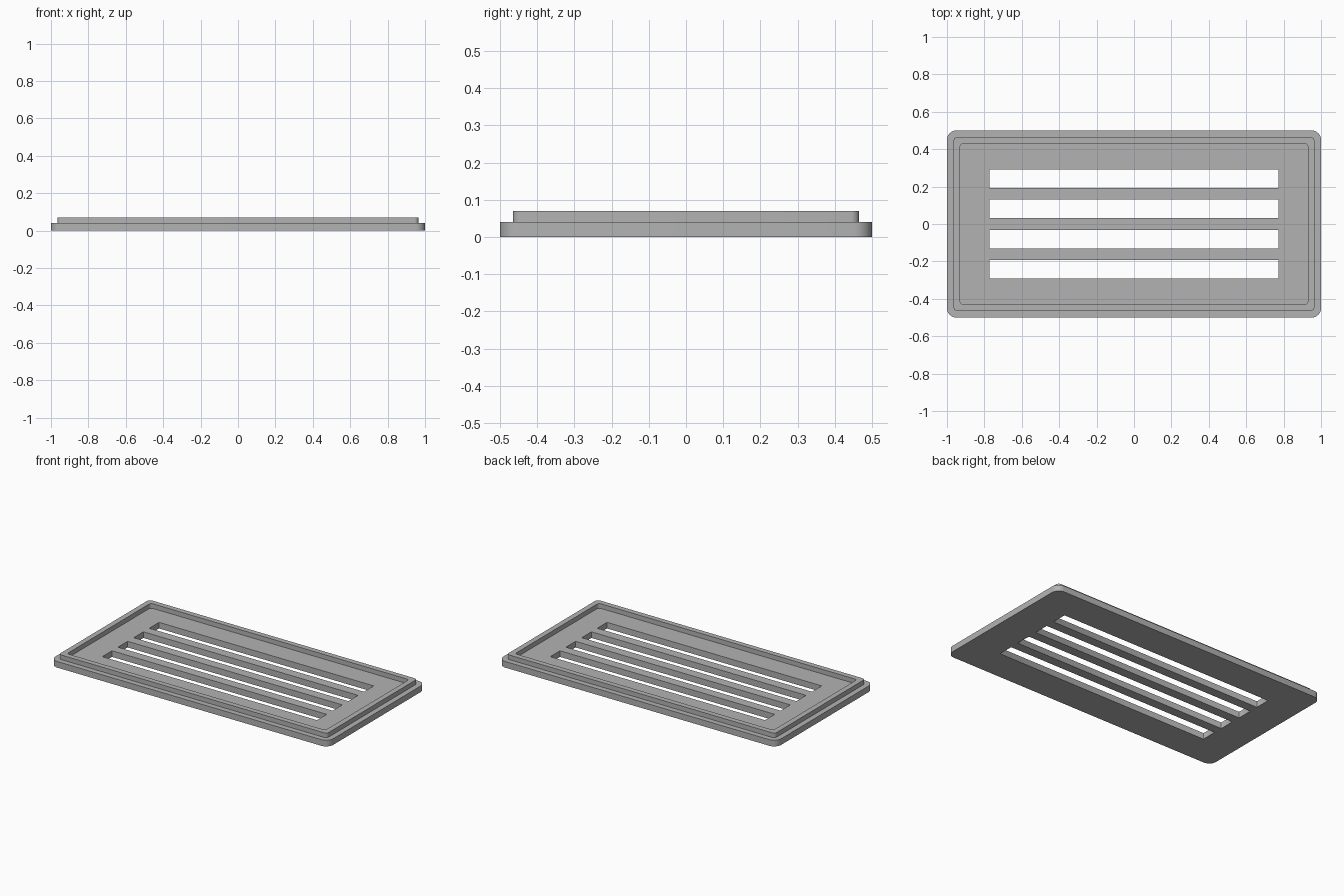
import bpy, bmesh, math

if "Cube" in bpy.data.objects:
    bpy.data.objects.remove(bpy.data.objects["Cube"])

metal = bpy.data.materials.new("plain grey")
metal.diffuse_color = (0.45, 0.45, 0.45, 1)
metal.use_nodes = True
metal.node_tree.nodes["Principled BSDF"].inputs["Base Color"].default_value = metal.diffuse_color


def rounded_rect(hx, hy, r, cy=0.0, steps=8):
    """Outline points of a rounded rectangle with half sizes hx, hy."""
    pts = []
    for i, (sx, sy) in enumerate([(1, 1), (-1, 1), (-1, -1), (1, -1)]):
        for k in range(steps + 1):
            a = math.pi / 2 * (i + k / steps)
            pts.append((sx * (hx - r) + r * math.cos(a),
                        cy + sy * (hy - r) + r * math.sin(a)))
    return pts


def plate(name, outlines, z0, z1):
    """Extrude a filled outline, with later outlines as holes, from z0 to z1."""
    curve = bpy.data.curves.new(name, 'CURVE')
    curve.dimensions = '2D'
    curve.fill_mode = 'BOTH'
    curve.extrude = (z1 - z0) / 2
    for pts in outlines:
        spline = curve.splines.new('POLY')
        spline.points.add(len(pts) - 1)
        for p, (x, y) in zip(spline.points, pts):
            p.co = (x, y, 0, 1)
        spline.use_cyclic_u = True
    obj = bpy.data.objects.new(name, curve)
    bpy.context.collection.objects.link(obj)
    obj.location.z = (z0 + z1) / 2
    bpy.ops.object.select_all(action='DESELECT')
    obj.select_set(True)
    bpy.context.view_layer.objects.active = obj
    bpy.ops.object.convert(target='MESH')
    obj = bpy.context.object
    # weld caps to walls and merge the flat faces
    bm = bmesh.new()
    bm.from_mesh(obj.data)
    bmesh.ops.remove_doubles(bm, verts=bm.verts, dist=1e-5)
    bmesh.ops.recalc_face_normals(bm, faces=bm.faces)
    bm.to_mesh(obj.data)
    bm.free()
    obj.data.materials.clear()
    obj.data.materials.append(metal)
    bpy.ops.object.shade_smooth_by_angle(angle=math.radians(30))
    return obj


# Base plate with four long vent slots
slots = [rounded_rect(0.773, 0.05, 0.004, cy, 2)
         for cy in (-0.242, -0.081, 0.081, 0.242)]
plate("base_plate", [rounded_rect(1.0, 0.5, 0.05)] + slots, 0.0, 0.04)

# Raised rim standing on the plate
plate("raised_rim", [rounded_rect(0.965, 0.465, 0.022),
                     rounded_rect(0.93, 0.43, 0.018)], 0.04, 0.07)
